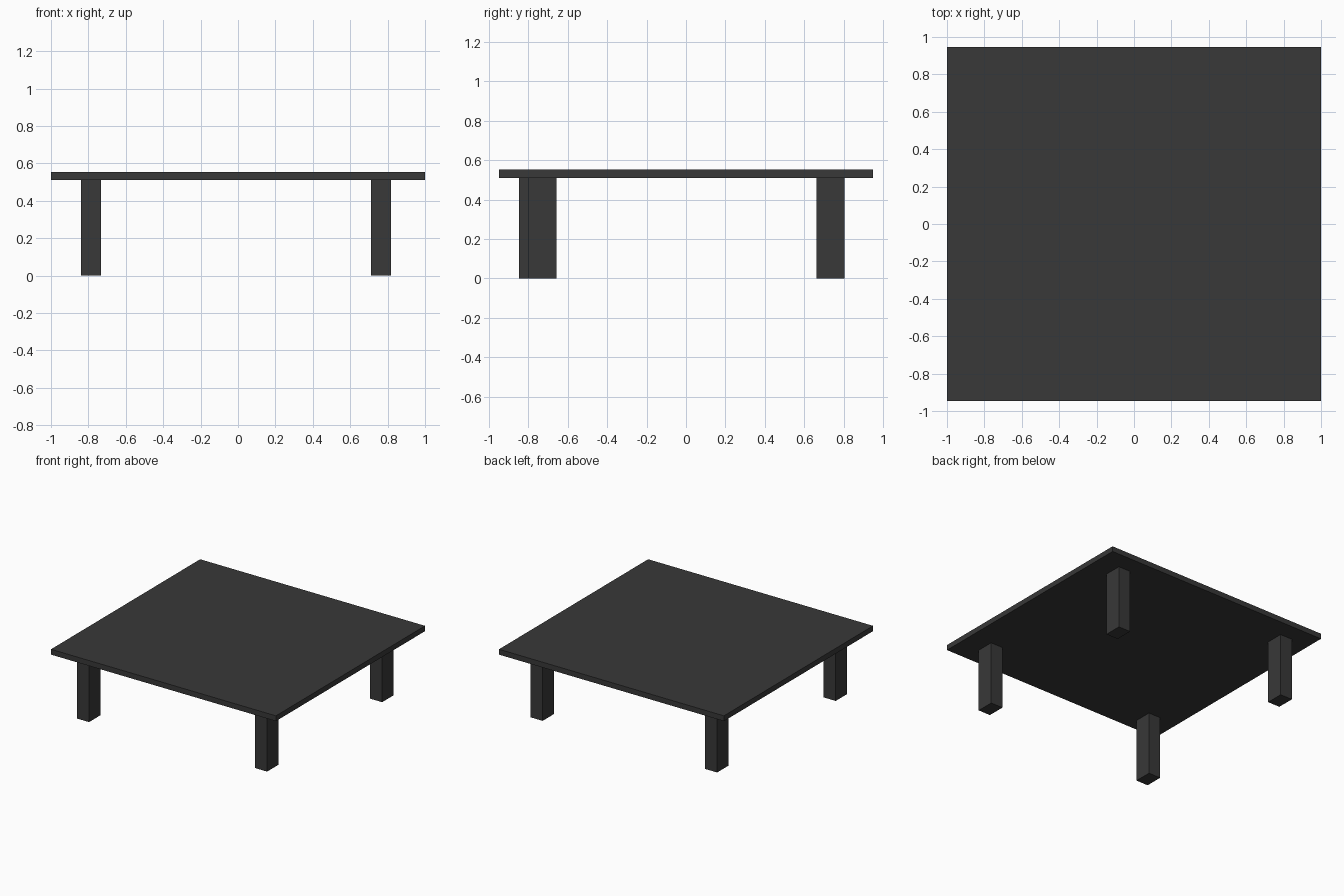
import bpy

if "Cube" in bpy.data.objects:
    bpy.data.objects.remove(bpy.data.objects["Cube"])

charcoal = bpy.data.materials.new("charcoal")
charcoal.diffuse_color = (0.04, 0.04, 0.04, 1.0)
charcoal.use_nodes = True
charcoal.node_tree.nodes["Principled BSDF"].inputs["Base Color"].default_value = charcoal.diffuse_color


def box(name, x0, x1, y0, y1, z0, z1):
    """Axis-aligned box between the given limits."""
    bpy.ops.mesh.primitive_cube_add(size=1)
    ob = bpy.context.object
    ob.name = ob.data.name = name
    for v in ob.data.vertices:
        v.co.x = x1 if v.co.x > 0 else x0
        v.co.y = y1 if v.co.y > 0 else y0
        v.co.z = z1 if v.co.z > 0 else z0
    ob.data.materials.append(charcoal)
    return ob


TOP, UNDER = 0.553, 0.51
LEG_X, LEG_Y = 0.107, 0.143

# Thin table top
box("table_top", -1, 1, -0.947, 0.947, UNDER, TOP)

# Four legs: lower x and y corner of each (front left one sits slightly forward)
legs = {
    "front_left_leg": (-0.84, -0.845),
    "front_right_leg": (0.712, -0.80),
    "back_left_leg": (-0.84, 0.661),
    "back_right_leg": (0.712, 0.661),
}
for name, (x, y) in legs.items():
    box(name, x, x + LEG_X, y, y + LEG_Y, 0, UNDER)
